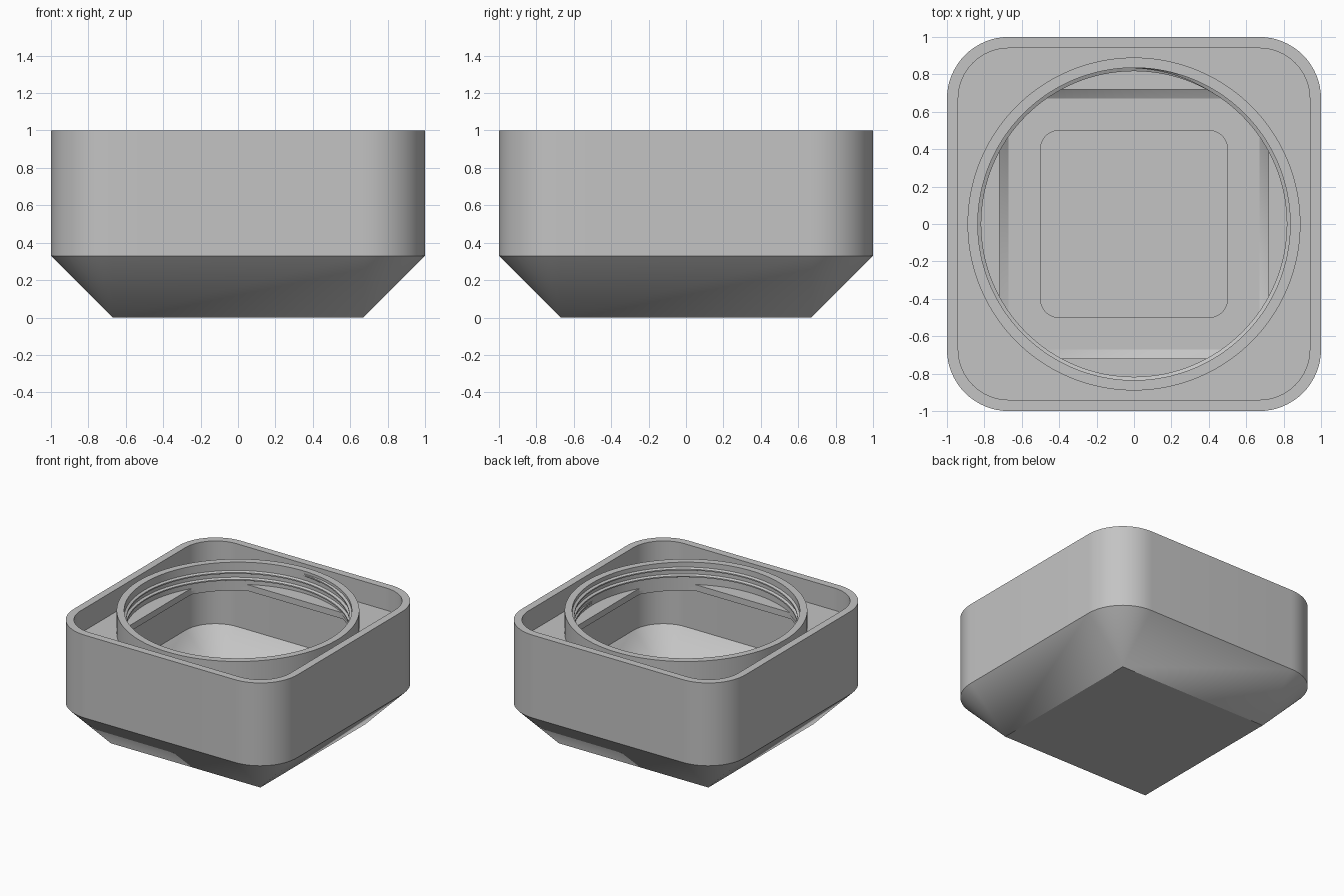
import bpy
import bmesh
from math import sin, cos, pi, sqrt, radians

cube = bpy.data.objects.get("Cube")
if cube:
    bpy.data.objects.remove(cube, do_unlink=True)

# Single grey plastic
GREY = (0.55, 0.55, 0.55, 1)
plastic = bpy.data.materials.new("grey_plastic")
plastic.use_nodes = True
plastic.diffuse_color = GREY
plastic.node_tree.nodes["Principled BSDF"].inputs["Base Color"].default_value = GREY


def loft(name, loops, closed=False):
    """Skin equal-length loops; cap the ends, or join last to first."""
    bm = bmesh.new()
    rows = [[bm.verts.new(p) for p in loop] for loop in loops]
    pairs = list(zip(rows, rows[1:]))
    if closed:
        pairs.append((rows[-1], rows[0]))
    else:
        bm.faces.new(rows[0])
        bm.faces.new(rows[-1])
    n = len(rows[0])
    for a, b in pairs:
        for i in range(n):
            j = (i + 1) % n
            bm.faces.new((a[i], a[j], b[j], b[i]))
    bmesh.ops.remove_doubles(bm, verts=bm.verts, dist=1e-5)
    bmesh.ops.recalc_face_normals(bm, faces=bm.faces)
    mesh = bpy.data.meshes.new(name)
    bm.to_mesh(mesh)
    bm.free()
    mesh.materials.append(plastic)
    ob = bpy.data.objects.new(name, mesh)
    bpy.context.collection.objects.link(ob)
    bpy.ops.object.select_all(action='DESELECT')
    bpy.context.view_layer.objects.active = ob
    ob.select_set(True)
    bpy.ops.object.shade_smooth_by_angle(angle=radians(30))
    return ob


def rounded_square(z, half, r, steps=16):
    pts = []
    for q, (sx, sy) in enumerate(((1, 1), (-1, 1), (-1, -1), (1, -1))):
        for k in range(steps + 1):
            a = (q + k / steps) * pi / 2
            pts.append((sx * (half - r) + r * cos(a), sy * (half - r) + r * sin(a), z))
    return pts


def polar(z, radius, n=160):
    """Loop whose radius depends on the direction."""
    angles = [2 * pi * i / n for i in range(n)]
    return [(radius(a) * cos(a), radius(a) * sin(a), z) for a in angles]


# Hollow shell: outside from the base up, over the rim, down to the floor pocket
shell = [(0, 0.67, 0), (0.33, 1, 0.33), (1, 1, 0.33), (1, 0.94, 0.27),
         (0.33, 0.94, 0.27), (0.06, 0.67, 0), (0.06, 0.5, 0.1), (0.04, 0.5, 0.1)]
loft("shell", [rounded_square(*s) for s in shell])


# Deck set below the rim, with a square opening trimmed by the neck
def deck_edge(a, half=0.97, r=0.3):
    c, s = abs(cos(a)), abs(sin(a))
    t = half / max(c, s)
    core = half - r
    if t * min(c, s) <= core:
        return t
    d = core * (c + s)
    return d + sqrt(r * r - 2 * core * core + d * d)


def opening(a):
    return min(0.84, 0.72 / max(abs(cos(a)), abs(sin(a))))


TOP, UNDER = 0.82, 0.77
loft("deck", [polar(UNDER, deck_edge), polar(TOP, deck_edge),
              polar(TOP, opening), polar(UNDER, opening)], closed=True)

# Round neck standing on the deck
neck = [(0.8, 0.89), (1, 0.89), (1, 0.835), (0.8, 0.835)]
loft("neck", [polar(z, lambda a, r=r: r) for z, r in neck], closed=True)

# Helical thread inside the neck, fading out at both ends
TURNS, STEPS, PITCH = 2.25, 288, 0.055
thread = []
for i in range(STEPS + 1):
    a = i / STEPS * TURNS * 2 * pi
    z = 0.845 + PITCH * a / (2 * pi)
    depth = 0.018 * min(1, i / 12 + 0.1, (STEPS - i) / 12 + 0.1)
    section = [(0.84, -0.016), (0.835 - depth, -0.005),
               (0.835 - depth, 0.005), (0.84, 0.016)]
    thread.append([(r * cos(a), r * sin(a), z + h) for r, h in section])
loft("neck_thread", thread)
